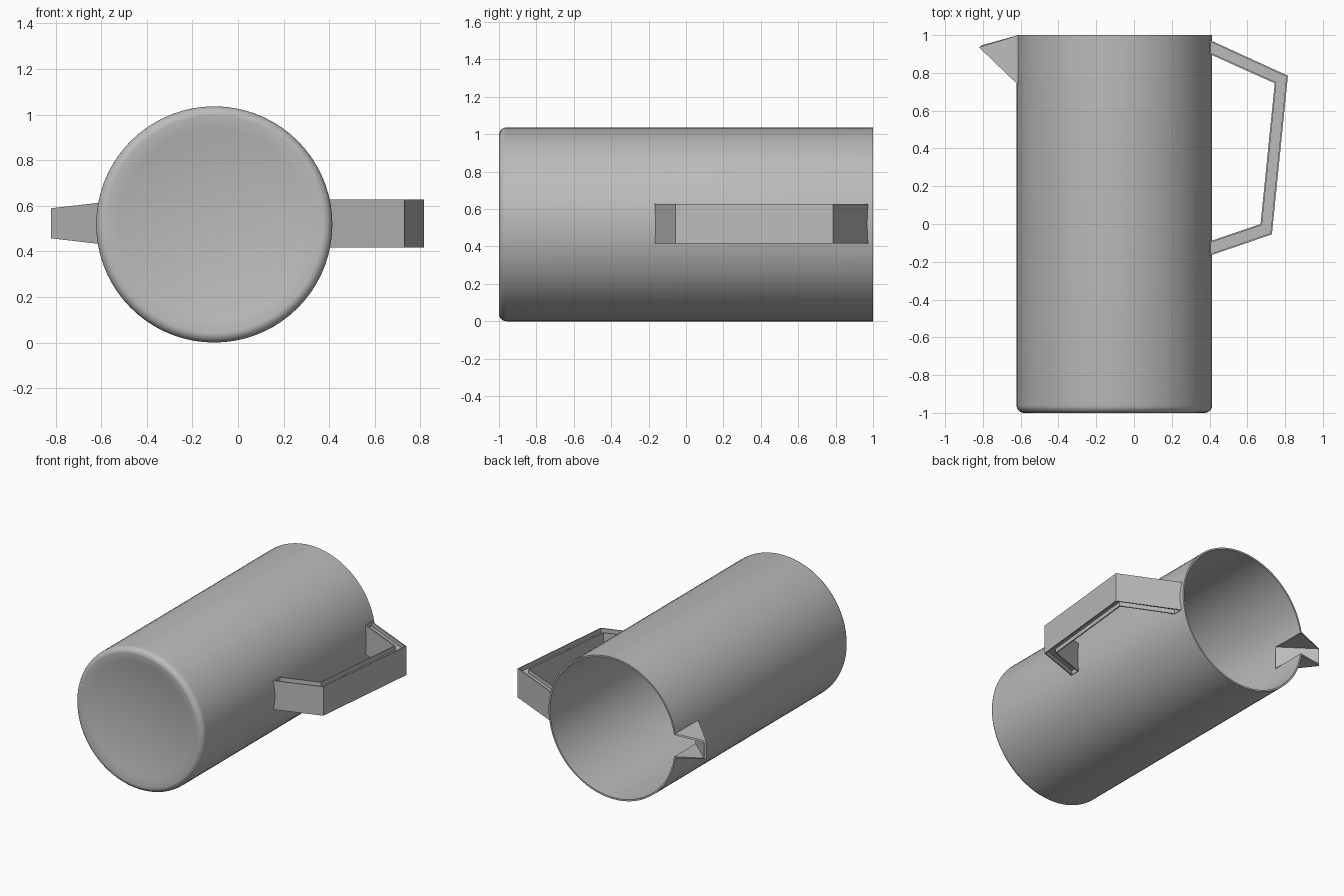
import bpy
import bmesh
from math import pi, sin, cos, radians
from mathutils import Vector

if "Cube" in bpy.data.objects:
    bpy.data.objects.remove(bpy.data.objects["Cube"])

CX, CZ, R, WALL = -0.104, 0.518, 0.518, 0.012

grey = bpy.data.materials.new("plain grey")
grey.use_nodes = True
colour = (0.5, 0.5, 0.5, 1)
grey.diffuse_color = colour
grey.node_tree.nodes["Principled BSDF"].inputs["Base Color"].default_value = colour


def finish(bm, name):
    bmesh.ops.recalc_face_normals(bm, faces=bm.faces)
    mesh = bpy.data.meshes.new(name)
    bm.to_mesh(mesh)
    bm.free()
    mesh.materials.append(grey)
    obj = bpy.data.objects.new(name, mesh)
    bpy.context.collection.objects.link(obj)
    return obj


def activate(obj):
    bpy.ops.object.select_all(action='DESELECT')
    obj.select_set(True)
    bpy.context.view_layer.objects.active = obj


def apply_modifiers(obj):
    activate(obj)
    for mod in list(obj.modifiers):
        bpy.ops.object.modifier_apply(modifier=mod.name)


# Jug body: lathed thin wall with rounded foot and dished base, lying along y
def dish(y, radius, depth):
    return [(radius * i / 8, y + depth * (1 - (i / 8) ** 2)) for i in range(9)]


FILLET = 0.04
profile = dish(-1.0, R - FILLET, 0.05)
profile += [(R - FILLET + FILLET * sin(a), -1 + FILLET - FILLET * cos(a))
            for a in (pi / 2 * i / 6 for i in range(1, 7))]
profile += [(R, 1.0), (R - WALL, 1.0), (R - WALL, -1 + FILLET)]
profile += dish(-1.0 + WALL, R - FILLET, 0.05)[::-1]

bm = bmesh.new()
verts = [bm.verts.new((CX + r, y, CZ)) for r, y in profile]
edges = [bm.edges.new(pair) for pair in zip(verts, verts[1:])]
bmesh.ops.spin(bm, geom=verts + edges, cent=(CX, 0, CZ), axis=(0, 1, 0),
               angle=2 * pi, steps=72, use_duplicate=False)
bmesh.ops.remove_doubles(bm, verts=bm.verts, dist=0.0005)
body = finish(bm, "jug_body")

# Notch in the wall behind the spout
bm = bmesh.new()
bmesh.ops.create_cube(bm, size=1)
bmesh.ops.scale(bm, vec=(0.25, 0.4, 0.16), verts=bm.verts)
bmesh.ops.translate(bm, vec=(-0.62, 0.945, CZ + 0.005), verts=bm.verts)
cutter = finish(bm, "notch_cutter")
cutter.hide_render = True
cut = body.modifiers.new("notch", 'BOOLEAN')
cut.operation = 'DIFFERENCE'
cut.solver = 'EXACT'
cut.object = cutter
apply_modifiers(body)
bpy.data.objects.remove(cutter)
activate(body)
bpy.ops.object.shade_smooth_by_angle(angle=radians(30))

# Spout: sloping floor and two triangular cheeks, open towards the mouth
bm = bmesh.new()
sides = []
for s in (-1, 1):
    sides.append([bm.verts.new((x, y, CZ + 0.005 + s * half)) for x, y, half in
                  ((-0.612, 1.0, 0.09), (-0.612, 0.735, 0.09), (-0.82, 0.935, 0.066))])
low, high = sides
bm.faces.new(low)
bm.faces.new(high[::-1])
bm.faces.new((low[1], high[1], high[2], low[2]))
bmesh.ops.recalc_face_normals(bm, faces=bm.faces)
bm.faces.ensure_lookup_table()
if bm.faces[0].normal.z > 0:
    bmesh.ops.reverse_faces(bm, faces=bm.faces)
mesh = bpy.data.meshes.new("spout")
bm.to_mesh(mesh)
bm.free()
mesh.materials.append(grey)
spout = bpy.data.objects.new("spout", mesh)
bpy.context.collection.objects.link(spout)
solid = spout.modifiers.new("thickness", 'SOLIDIFY')
solid.thickness = WALL
solid.offset = -1
solid.use_even_offset = True
apply_modifiers(spout)

# Handle: angular three-part band with recessed upper and lower sides
outer = [(0.4, 0.975), (0.815, 0.785), (0.73, -0.055), (0.4, -0.168)]
inner = [(0.4, 0.9), (0.745, 0.745), (0.67, 0.0), (0.4, -0.092)]
Z0, Z1, RIM, RECESS = 0.416, 0.628, 0.008, 0.03
bm = bmesh.new()
vo = [bm.verts.new((x, y, Z0)) for x, y in outer]
vi = [bm.verts.new((x, y, Z0)) for x, y in inner]
base = [bm.faces.new((vo[i], vo[i + 1], vi[i + 1], vi[i])) for i in range(3)]
new = bmesh.ops.extrude_face_region(bm, geom=base, use_keep_orig=True)["geom"]
bmesh.ops.translate(bm, vec=(0, 0, Z1 - Z0),
                    verts=[g for g in new if isinstance(g, bmesh.types.BMVert)])
bmesh.ops.recalc_face_normals(bm, faces=bm.faces)
for sign in (-1, 1):
    panel = [f for f in bm.faces if f.normal.z * sign > 0.9]
    bmesh.ops.inset_region(bm, faces=panel, thickness=RIM, use_even_offset=True)
    geom = bmesh.ops.extrude_face_region(bm, geom=panel)["geom"]
    bmesh.ops.translate(bm, vec=Vector((0, 0, -sign * RECESS)),
                        verts=[g for g in geom if isinstance(g, bmesh.types.BMVert)])
    bmesh.ops.delete(bm, geom=[f for f in panel if f.is_valid], context='FACES')
finish(bm, "handle")
